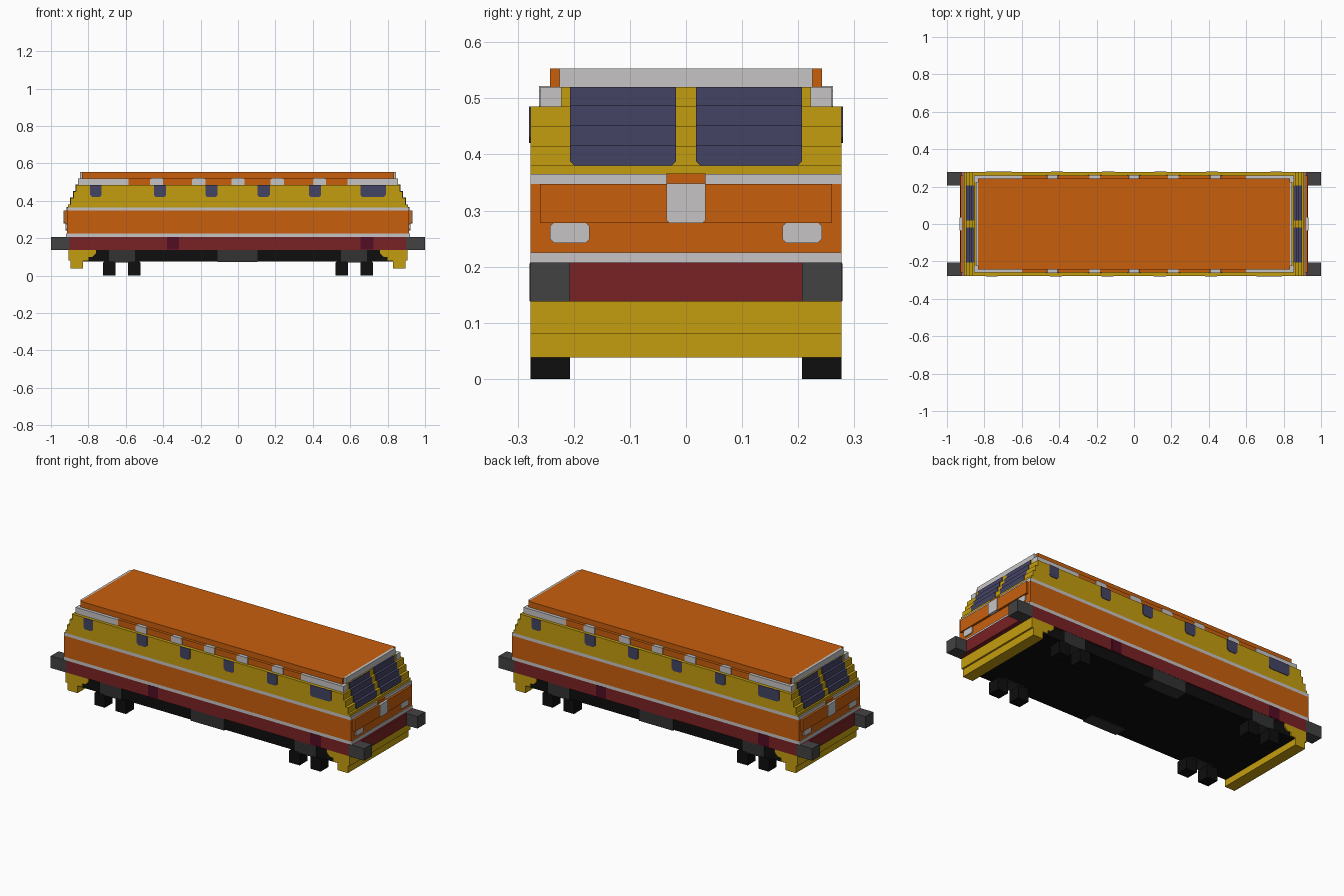
import bpy, bmesh

if "Cube" in bpy.data.objects:
    bpy.data.objects.remove(bpy.data.objects["Cube"])


def material(name, rgb):
    # sRGB 0-255 to linear
    lin = [((c / 255 + 0.055) / 1.055) ** 2.4 if c > 10 else c / 255 / 12.92 for c in rgb]
    m = bpy.data.materials.new(name)
    m.use_nodes = True
    m.diffuse_color = (*lin, 1)
    bsdf = m.node_tree.nodes["Principled BSDF"]
    bsdf.inputs["Base Color"].default_value = (*lin, 1)
    bsdf.inputs["Roughness"].default_value = 0.8
    return m


ORANGE = material("orange", (200, 95, 13))
YELLOW = material("yellow", (197, 158, 15))
GREY = material("light grey", (198, 196, 196))
RED = material("deep red", (122, 34, 36))
WINE = material("wine", (84, 12, 36))
NAVY = material("window navy", (67, 67, 100))
STEEL = material("dark grey", (66, 66, 66))
IRON = material("iron grey", (50, 50, 50))
BLACK = material("black", (14, 14, 14))


def prism(name, mat, profile, axis, d0, d1):
    """Extrude a 2D profile (u, z) along x or y between d0 and d1."""
    bm = bmesh.new()
    place = (lambda u, z, d: (d, u, z)) if axis == "x" else (lambda u, z, d: (u, d, z))
    a = [bm.verts.new(place(u, z, d0)) for u, z in profile]
    b = [bm.verts.new(place(u, z, d1)) for u, z in profile]
    bm.faces.new(a)
    bm.faces.new(b)
    for i in range(len(a)):
        j = (i + 1) % len(a)
        bm.faces.new((a[i], a[j], b[j], b[i]))
    bmesh.ops.recalc_face_normals(bm, faces=bm.faces)
    me = bpy.data.meshes.new(name)
    bm.to_mesh(me)
    bm.free()
    me.materials.append(mat)
    ob = bpy.data.objects.new(name, me)
    bpy.context.collection.objects.link(ob)
    return ob


def box(name, mat, x0, x1, y0, y1, z0, z1):
    return prism(name, mat, [(x0, z0), (x1, z0), (x1, z1), (x0, z1)], "y", y0, y1)


def clipped(u0, u1, z0, z1, low=0.01, top=0.0):
    """Rectangle with clipped lower and, if asked, upper corners."""
    u0, u1 = min(u0, u1), max(u0, u1)
    pts = [(u0, z0 + low), (u0 + low, z0), (u1 - low, z0), (u1, z0 + low)]
    if top:
        return pts + [(u1, z1 - top), (u1 - top, z1), (u0 + top, z1), (u0, z1 - top)]
    return pts + [(u1, z1), (u0, z1)]


W = 0.277   # half width
L = 0.915   # half length of the body

# Underframe and banded body
box("chassis", BLACK, -0.83, 0.83, -0.27, 0.27, 0.075, 0.138)
box("sole_bar", RED, -0.93, 0.93, -W, W, 0.138, 0.207)
box("lower_stripe", GREY, -0.92, 0.92, -W, W, 0.207, 0.225)
box("body_band", ORANGE, -L, L, -W, W, 0.225, 0.347)
box("upper_stripe", GREY, -L, L, -W, W, 0.347, 0.365)

# Upper body: stepped slope towards the cab ends, with windscreens on each step
steps = [(0.365, 0.380, 0.908, W), (0.380, 0.415, 0.896, W), (0.415, 0.450, 0.880, W),
         (0.450, 0.485, 0.866, W), (0.485, 0.520, 0.852, 0.225)]
for i, (z0, z1, x, y) in enumerate(steps):
    box("upper_body_%d" % i, YELLOW, -x, x, -y, y, z0, z1)
    if i == 0:
        continue
    for sx in (-1, 1):
        for sy in (-1, 1):
            shape = clipped(sy * 0.018, sy * 0.207, z0, z1 + (0.002 if i < 4 else 0),
                            0.008 if i == 1 else 0.0005)
            prism("windscreen_%d" % i, NAVY, shape, "x", sx * (x - 0.05), sx * (x + 0.003))

# Roof with end trim
box("roof", ORANGE, -0.835, 0.835, -0.242, 0.242, 0.52, 0.553)
for s in (-1, 1):
    box("roof_end_trim", GREY, s * 0.83, s * 0.846, -0.225, 0.225, 0.519, 0.553)

# Gutter band along both roof edges, with light grey vents
for s in (-1, 1):
    box("gutter", ORANGE, -0.6, 0.6, s * 0.22, s * 0.258, 0.485, 0.52)
    for e in (-1, 1):
        box("gutter_end", GREY, e * 0.585, e * 0.855, s * 0.222, s * 0.26, 0.485, 0.52)
    for x in (-0.435, -0.21, 0, 0.21, 0.435):
        prism("gutter_vent", GREY, clipped(x - 0.035, x + 0.035, 0.485, 0.522, 0.001, 0.008),
              "y", s * 0.235, s * 0.262)

# Side windows and access panels; each side is the other turned half round
for s in (-1, 1):
    for x0, x1 in ((-0.79, -0.73), (-0.45, -0.385), (-0.175, -0.11),
                   (0.105, 0.17), (0.38, 0.445), (0.655, 0.79)):
        prism("side_window", NAVY, clipped(s * x0, s * x1, 0.42, 0.485),
              "y", -s * 0.27, -s * (W + 0.003))
    for x0, x1 in ((-0.38, -0.315), (0.655, 0.725)):
        box("access_panel", WINE, s * x0, s * x1, -s * 0.27, -s * (W + 0.002), 0.139, 0.206)

# Cab ends
for s in (-1, 1):
    box("nose_panel", ORANGE, s * 0.9, s * 0.927, -0.26, 0.26, 0.278, 0.347)
    box("nose_tab", ORANGE, s * 0.9, s * 0.918, -0.035, 0.035, 0.346, 0.366)
    prism("nose_box", GREY, clipped(-0.035, 0.035, 0.278, 0.348, 0.005),
          "x", s * 0.9, s * 0.932)
    for sy in (-1, 1):
        prism("headlight", GREY, clipped(sy * 0.172, sy * 0.242, 0.242, 0.278, 0.007, 0.006),
              "x", s * 0.9, s * 0.921)
        box("buffer", STEEL, s * 0.9, s * 1.0, sy * 0.207, sy * (W + 0.001), 0.138, 0.207)
        # skirt sides step up and away from the end
        prism("skirt_side", YELLOW,
              [(s * 0.9, 0.138), (s * 0.9, 0.08), (s * 0.83, 0.08), (s * 0.80, 0.08),
               (s * 0.80, 0.10), (s * 0.78, 0.10), (s * 0.76, 0.12), (s * 0.76, 0.138)],
              "y", sy * 0.2, sy * W)
    box("skirt_top", YELLOW, s * 0.83, s * 0.905, -W, W, 0.08, 0.138)
    box("skirt_bottom", YELLOW, s * 0.83, s * 0.895, -W, W, 0.038, 0.08)

# Running gear: bogie blocks, wheels and central tanks
for sy in (-1, 1):
    box("tank", IRON, -0.11, 0.105, sy * 0.2, sy * 0.276, 0.072, 0.138)
    for s in (-1, 1):
        box("bogie", IRON, s * 0.55, s * 0.69, sy * 0.2, sy * 0.276, 0.07, 0.138)
        for x0, x1 in ((0.52, 0.588), (0.655, 0.722)):
            prism("wheel", BLACK, clipped(s * x0, s * x1, 0, 0.076, 0.001, 0.008),
                  "y", sy * 0.207, sy * W)
